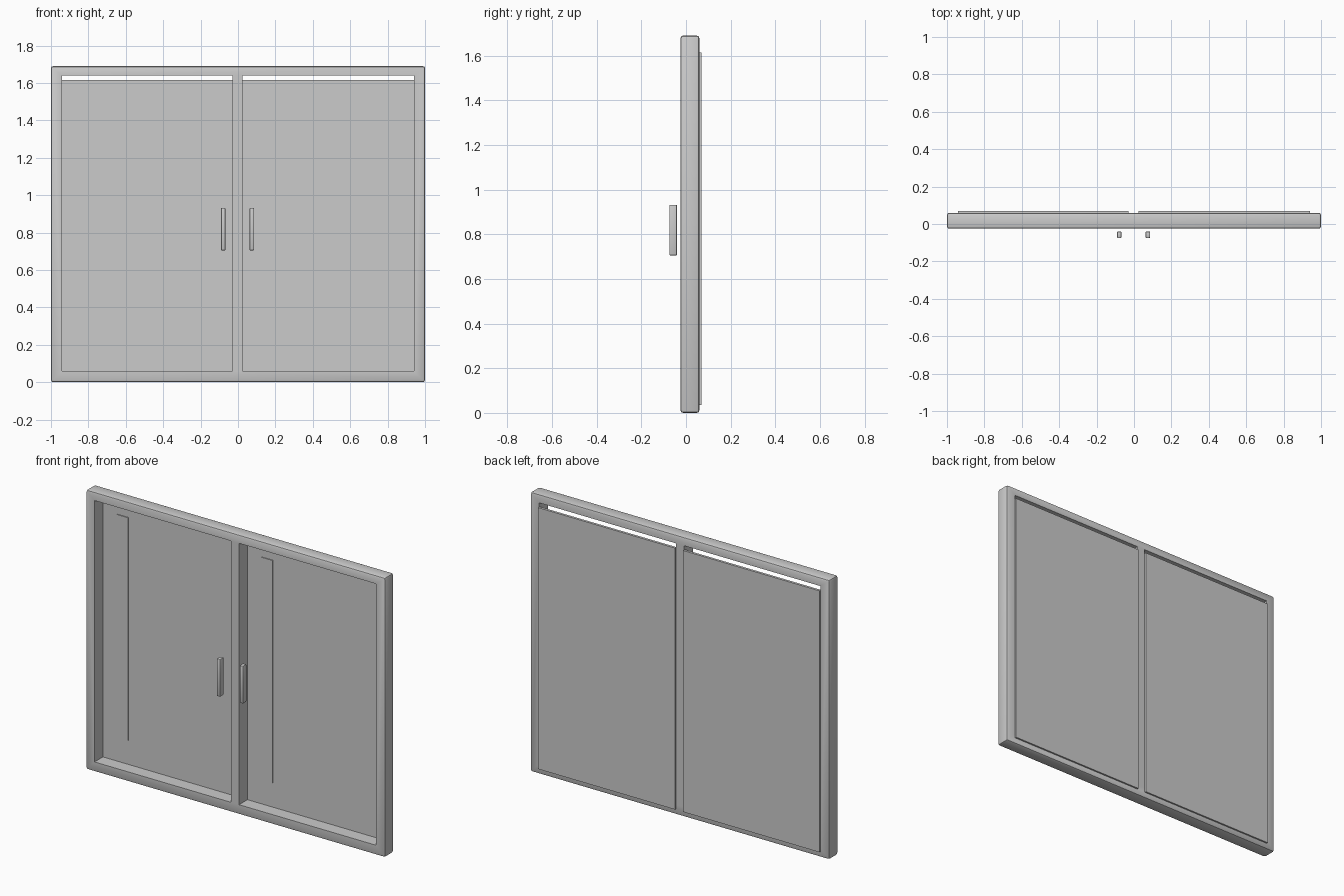
import bpy
import bmesh

cube = bpy.data.objects.get("Cube")
if cube:
    bpy.data.objects.remove(cube, do_unlink=True)

grey = bpy.data.materials.new("plain grey")
grey.use_nodes = True
grey.diffuse_color = (0.6, 0.6, 0.6, 1)
grey.node_tree.nodes["Principled BSDF"].inputs["Base Color"].default_value = (0.6, 0.6, 0.6, 1)


def box(name, x, y, z, bevel=0.0, segments=2):
    """Box spanning the (low, high) ranges, with optional rounded edges."""
    bm = bmesh.new()
    bmesh.ops.create_cube(bm, size=1)
    for v in bm.verts:
        v.co = [(lo + hi) / 2 + c * (hi - lo) for c, (lo, hi) in zip(v.co, (x, y, z))]
    if bevel:
        bmesh.ops.bevel(bm, geom=bm.edges[:], offset=bevel, segments=segments,
                        profile=0.5, affect='EDGES')
    mesh = bpy.data.meshes.new(name)
    bm.to_mesh(mesh)
    bm.free()
    mesh.materials.append(grey)
    obj = bpy.data.objects.new(name, mesh)
    bpy.context.collection.objects.link(obj)
    return obj


openings = {"right": (-0.942, -0.03), "left": (0.025, 0.94)}
depth = (-0.025, 0.06)

# Frame: one rounded slab with the two openings cut through
frame = box("window_frame", (-1, 1), depth, (0, 1.69), 0.012)
for side, span in openings.items():
    cutter = box(side + "_opening_cutter", span, (-0.2, 0.2), (0.06, 1.64))
    cutter.hide_render = True
    cutter.hide_set(True)
    cut = frame.modifiers.new(side + "_opening", 'BOOLEAN')
    cut.operation = 'DIFFERENCE'
    cut.solver = 'EXACT'
    cut.object = cutter

# Apply the cuts and drop the cutters
mesh = bpy.data.meshes.new_from_object(
    frame.evaluated_get(bpy.context.evaluated_depsgraph_get()))
frame.modifiers.clear()
frame.data = mesh
for side in openings:
    bpy.data.objects.remove(bpy.data.objects[side + "_opening_cutter"], do_unlink=True)

# Panes sit slightly low, leaving a slot at the top; each has a thin strip
for side, (x0, x1) in openings.items():
    box(side + "_pane", (x0, x1), (0.055, 0.07), (0.035, 1.615))
    box(side + "_strip", (x0 + 0.096, x0 + 0.172), (0.05, 0.056), (0.207, 1.553))

# Handles in front of the inner stiles
for side, x in (("right", -0.079), ("left", 0.074)):
    box(side + "_handle", (x - 0.012, x + 0.012), (-0.075, -0.04), (0.705, 0.932), 0.005)

# Smooth the rounded edges only
for obj in bpy.context.collection.objects:
    if obj.type == 'MESH' and obj.name.endswith(("frame", "handle")):
        bpy.ops.object.select_all(action='DESELECT')
        obj.select_set(True)
        bpy.context.view_layer.objects.active = obj
        bpy.ops.object.shade_smooth_by_angle()
